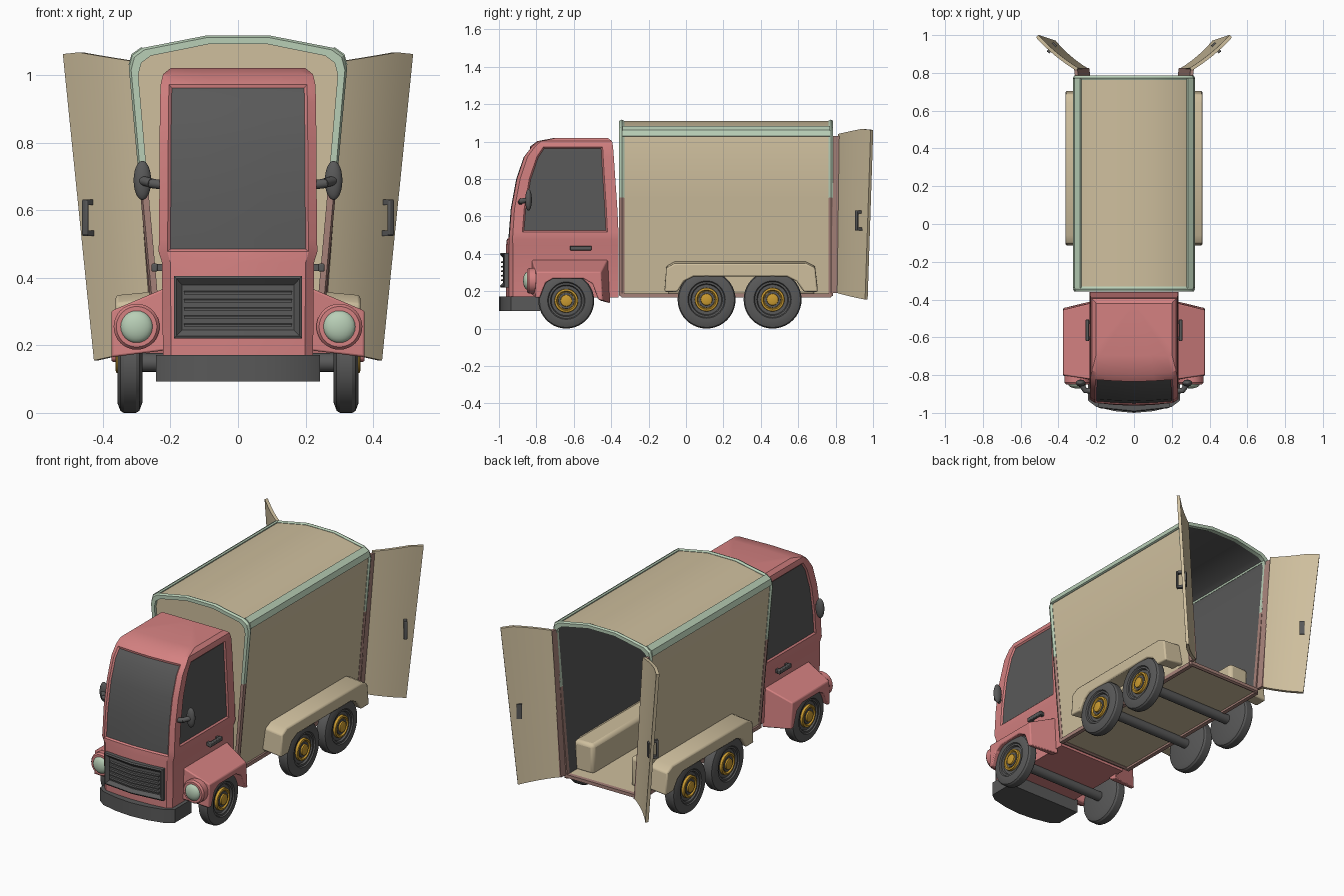
import bpy, bmesh, math
from mathutils import Vector, Matrix

if "Cube" in bpy.data.objects:
    bpy.data.objects.remove(bpy.data.objects["Cube"])

def material(name, rgb):
    m = bpy.data.materials.new(name)
    m.diffuse_color = (*rgb, 1)
    m.use_nodes = True
    m.node_tree.nodes["Principled BSDF"].inputs["Base Color"].default_value = m.diffuse_color
    return m

PINK = material("pink paint", (0.66, 0.22, 0.22))
CREAM = material("cream panel", (0.62, 0.52, 0.34))
GREEN = material("pale green trim", (0.48, 0.62, 0.47))
GRAY = material("dark gray", (0.1, 0.1, 0.1))
GOLD = material("gold hub", (0.6, 0.33, 0.03))
ROSE = material("dusty rose trim", (0.38, 0.22, 0.19))

def finish(name, bm, mats, bevel=0):
    bmesh.ops.recalc_face_normals(bm, faces=bm.faces)
    me = bpy.data.meshes.new(name)
    bm.to_mesh(me)
    bm.free()
    for m in mats:
        me.materials.append(m)
    ob = bpy.data.objects.new(name, me)
    bpy.context.collection.objects.link(ob)
    if bevel:
        mod = ob.modifiers.new("bevel", 'BEVEL')
        mod.width, mod.segments = bevel, 2
    return ob

def loft_bm(rings, caps=True, closed=False):
    """Skin a list of equally long point rings; returns bmesh and faces by band."""
    bm = bmesh.new()
    vs = [[bm.verts.new(p) for p in r] for r in rings]
    n, bands = len(rings[0]), []
    for i in range(len(vs) if closed else len(vs) - 1):
        a, b = vs[i], vs[(i + 1) % len(vs)]
        bands.append([bm.faces.new((a[j], a[(j + 1) % n], b[(j + 1) % n], b[j])) for j in range(n)])
    if caps and not closed:
        bands.append([bm.faces.new(vs[0]), bm.faces.new(vs[-1])])
    return bm, bands

def loft(name, rings, mat, bevel=0, closed=False):
    return finish(name, loft_bm(rings, closed=closed)[0], [mat], bevel)

def box(name, c, size, mat, bevel=0, rot=0):
    bm = bmesh.new()
    bmesh.ops.create_cube(bm, size=1, matrix=Matrix.Translation(c) @ Matrix.Rotation(rot, 4, 'Z')
                          @ Matrix.Diagonal((*size, 1)))
    return finish(name, bm, [mat], bevel)

def ball(name, c, size, mat):
    bm = bmesh.new()
    bmesh.ops.create_uvsphere(bm, u_segments=24, v_segments=12, radius=1,
                              matrix=Matrix.Translation(c) @ Matrix.Diagonal((*size, 1)))
    return finish(name, bm, [mat])

def lathe(name, profile, origin, axis, mat, seg=32):
    """Revolve (distance along axis, radius) pairs."""
    axis = Vector(axis).normalized()
    u = axis.orthogonal().normalized()
    w = axis.cross(u)
    rings = []
    for t, r in profile:
        r = max(r, 0.001)
        rings.append([Vector(origin) + axis * t + (u * math.cos(a) + w * math.sin(a)) * r
                      for a in (2 * math.pi * k / seg for k in range(seg))])
    return loft(name, rings, mat)

def rod(name, a, b, r, mat):
    d = Vector(b) - Vector(a)
    return lathe(name, [(0, r), (d.length, r)], a, d, mat, 16)

# ---------- cargo box: arched cross-section ----------
HALF = [(0.245, 0.17), (0.294, 0.7), (0.323, 1.02), (0.313, 1.058), (0.283, 1.08), (0.093, 1.117)]
SECTION = HALF + [(-x, z) for x, z in reversed(HALF)]

def section(y, d):
    return [(x * (1 - d / 0.29), y, 0.64 + (z - 0.64) * (1 - d / 0.47)) for x, z in SECTION]

bm, bands = loft_bm([section(-0.34, .008), section(0.775, .008), section(0.775, .022), section(-0.32, .022)])
for f in bands[2][:-1] + [bands[3][1]]:
    f.material_index = 1          # gray lining, cream floor
finish("cargo_box", bm, [CREAM, GRAY])

# end frames: green above, rose below
for name, y0, y1 in (("front_frame", -0.357, -0.33), ("rear_frame", 0.762, 0.786)):
    bm, _ = loft_bm([section(y0, .006), section(y0, .025), section(y1, .025), section(y1, .006),
                     section((y0 + y1) / 2, 0)], closed=True)
    for f in bm.faces:
        f.material_index = int(f.calc_center_median().z < 0.69)
    finish(name, bm, [GREEN, ROSE])

for s in (1, -1):
    # roof rail and floor edge
    rail = [(.318, 1.027), (.324, 1.03), (.315, 1.062), (.285, 1.083), (.278, 1.076), (.29, 1.03)]
    loft("roof_rail", [[(s * x, y, z) for x, z in rail] for y in (-0.34, 0.77)], GREEN)
    box("floor_edge", (s * 0.238, 0.215, 0.177), (0.024, 1.12, 0.022), ROSE)

    # rear wheel fender, and wheel housing inside the box
    prof = [(-.115, .208), (-.105, .335), (-.06, .36), (.64, .36), (.69, .335), (.705, .208), (.63, .208),
            (.59, .265), (.54, .29), (.04, .29), (-.01, .265), (-.045, .208)]
    loft("rear_fender", [[(s * x, y, z - dz) for y, z in prof] for x, dz in ((.235, 0), (.362, .012))],
         CREAM, 0.008)
    box("wheel_housing", (s * 0.185, 0.295, 0.268), (0.13, 0.79, 0.18), CREAM, 0.02)

    # open back door: slanted panel with arched top
    n = Vector((s * 0.64, -0.77, 0))
    def door_point(u, v):
        bot = Vector((.245 + .175 * u, .815 + .15 * u, .19 - .035 * u))
        ztop = 1.04 + .027 * min(u / .75, 1) - .005 * max(0, u - .75) / .25
        top = Vector((.30 + .212 * u, .82 + .175 * u, ztop))
        p = bot.lerp(top, v)
        return Vector((s * p.x, p.y, p.z)) + n * (.04 * u * (1 - u) - .008)
    rings = []
    for k in range(9):
        b, t = door_point(k / 8, 0), door_point(k / 8, 1)
        rings.append([b, t, t + n * .018, b + n * .018])
    loft("back_door", rings, CREAM)
    loft("door_hinge_strip", [[(s * (x + dx), y, z) for dx, y in
                               ((-.012, .78), (.006, .78), (.012, .825), (-.006, .825))]
                              for x, z in ((.243, .19), (.306, 1.03))], ROSE)
    # door pull and inner latch plate
    h = door_point(0.8, 0.46)
    ang = s * math.radians(39.7)
    box("door_pull", h + n * .045, (.02, .012, .105), GRAY, .004, ang)
    for dz in (-.046, .046):
        box("door_pull_mount", h + n * .026 + Vector((0, 0, dz)), (.018, .045, .016), GRAY, 0, ang)
    box("latch_plate", h - n * .002, (.028, .012, .085), GRAY, 0, ang)

# ---------- cab: stacked plan outlines ----------
# z, half width, rear y, window rear, window front, front corner, front centre
ROWS = [(.165, .222, -.362, -.42, -.86, -.925, -.962), (.445, .225, -.362, -.42, -.87, -.925, -.962),
        (.477, .235, -.36, -.42, -.875, -.928, -.958), (.515, .234, -.361, -.42, -.875, -.925, -.955),
        (.64, .233, -.367, -.426, -.865, -.917, -.945), (.80, .232, -.378, -.436, -.838, -.887, -.916),
        (.92, .231, -.386, -.443, -.797, -.847, -.875), (.972, .229, -.39, -.446, -.762, -.808, -.835),
        (1.002, .222, -.395, -.45, -.74, -.775, -.795), (1.02, .20, -.42, -.46, -.66, -.69, -.70)]
rings = []
for z, w, yb, wr, wf, fc, yf in ROWS:
    right = [(w, yb), (w, wr), (w, wf), (w, fc), (w * .89, fc * .4 + yf * .6), (w * .45, yf + .004)]
    plan = [(0, yb)] + right + [(0, yf)] + [(-x, y) for x, y in reversed(right)]
    rings.append([(x, y, z) for x, y in plan])
bm, bands = loft_bm(rings)
bmesh.ops.recalc_face_normals(bm, faces=bm.faces)
windows = [[bands[i][2] for i in range(3, 7)], [bands[i][11] for i in range(3, 7)],
           [bands[i][j] for i in range(2, 7) for j in (5, 6, 7, 8)]]
for region in windows:
    for f in region:
        f.material_index = 1
    rim = bmesh.ops.inset_region(bm, faces=region, thickness=.008, depth=-.008, use_even_offset=True)
    for f in rim["faces"]:
        f.material_index = 0
finish("cab", bm, [PINK, GRAY])

# bumper, grille frame with slats
half = [(.243, -.78), (.243, -.935), (.2, -.968), (.1, -.991)]
plan = half + [(0, -1.0)] + [(-x, y) for x, y in reversed(half)]
loft("bumper", [[(x, y, z) for x, y in plan] for z in (.093, .172)], GRAY)

def rect(y, w, z0, z1):
    return [(-w, y + .02, z0), (0, y, z0), (w, y + .02, z0), (w, y + .02, z1), (0, y, z1), (-w, y + .02, z1)]
loft("grille", [rect(-.945, .19, .22, .405), rect(-.99, .19, .22, .405), rect(-.995, .182, .228, .397),
                rect(-.978, .165, .245, .378)], GRAY)
for k in range(5):
    z = .262 + k * .024
    loft("grille_slat", [rect(-.96, .16, z - .007, z + .007), rect(-.988, .16, z - .007, z)], GRAY)

for s in (1, -1):
    # front fender, tapering outward
    inner = [(-.83, .185), (-.825, .372), (-.415, .372), (-.405, .135), (-.46, .15), (-.49, .24),
             (-.55, .272), (-.72, .272), (-.76, .25), (-.79, .19)]
    outer = [(-.805, .165), (-.80, .302), (-.455, .302), (-.445, .15), (-.47, .155), (-.50, .24),
             (-.55, .268), (-.71, .268), (-.75, .245), (-.78, .165)]
    loft("front_fender", [[(s * x, y, z) for y, z in p] for x, p in ((.21, inner), (.375, outer))], PINK, .006)
    # headlight
    lathe("headlight_ring", [(0, .068), (.05, .068), (.06, .06), (.06, .0)], (s * .3, -.79, .255),
          (0, -1, 0), PINK)
    ball("headlight_lens", (s * .3, -.847, .255), (.048, .024, .048), GREEN)
    # mirror on an arm
    rod("mirror_arm", (s * .225, -.885, .675), (s * .262, -.88, .68), .014, GRAY)
    rod("mirror_arm_end", (s * .255, -.885, .68), (s * .285, -.845, .688), .014, GRAY)
    ball("mirror", (s * .283, -.842, .688), (.026, .018, .058), GRAY)
    # cab door handle
    box("cab_door_handle", (s * .247, -.563, .43), (.018, .115, .024), GRAY, .004)
    for y in (-.605, -.52):
        box("cab_handle_mount", (s * .232, y, .43), (.026, .018, .02), GRAY)

# ---------- wheels and axles ----------
for label, y, r in (("front", -.64, .149), ("middle", .11, .155), ("rear", .463, .155)):
    for s in (1, -1):
        o, ax = (s * .32, y, r), (s, 0, 0)
        lathe(label + "_tire", [(-.037, 0), (-.037, r - .03), (-.028, r - .006), (-.018, r), (.018, r),
                                (.028, r - .006), (.037, r - .03), (.037, .1), (.03, .095), (.03, .085),
                                (.02, .08), (.02, 0)], o, ax, GRAY, 40)
        lathe(label + "_hub", [(.015, 0), (.015, .064), (.034, .062), (.036, .052), (.028, .047), (.028, 0)],
              o, ax, GOLD)
        lathe(label + "_hub_ring", [(.024, 0), (.024, .045), (.032, .043), (.032, 0)], o, ax, GRAY)
        lathe(label + "_hub_cap", [(.024, 0), (.024, .033), (.04, .03), (.043, .022), (.043, 0)], o, ax, GOLD)
    rod(label + "_axle", (-.3, y, r), (.3, y, r), .028, GRAY)

# smooth shading with sharp edges kept
for ob in bpy.data.objects:
    ob.select_set(True)
    bpy.context.view_layer.objects.active = ob
bpy.ops.object.shade_smooth_by_angle(angle=math.radians(30))
